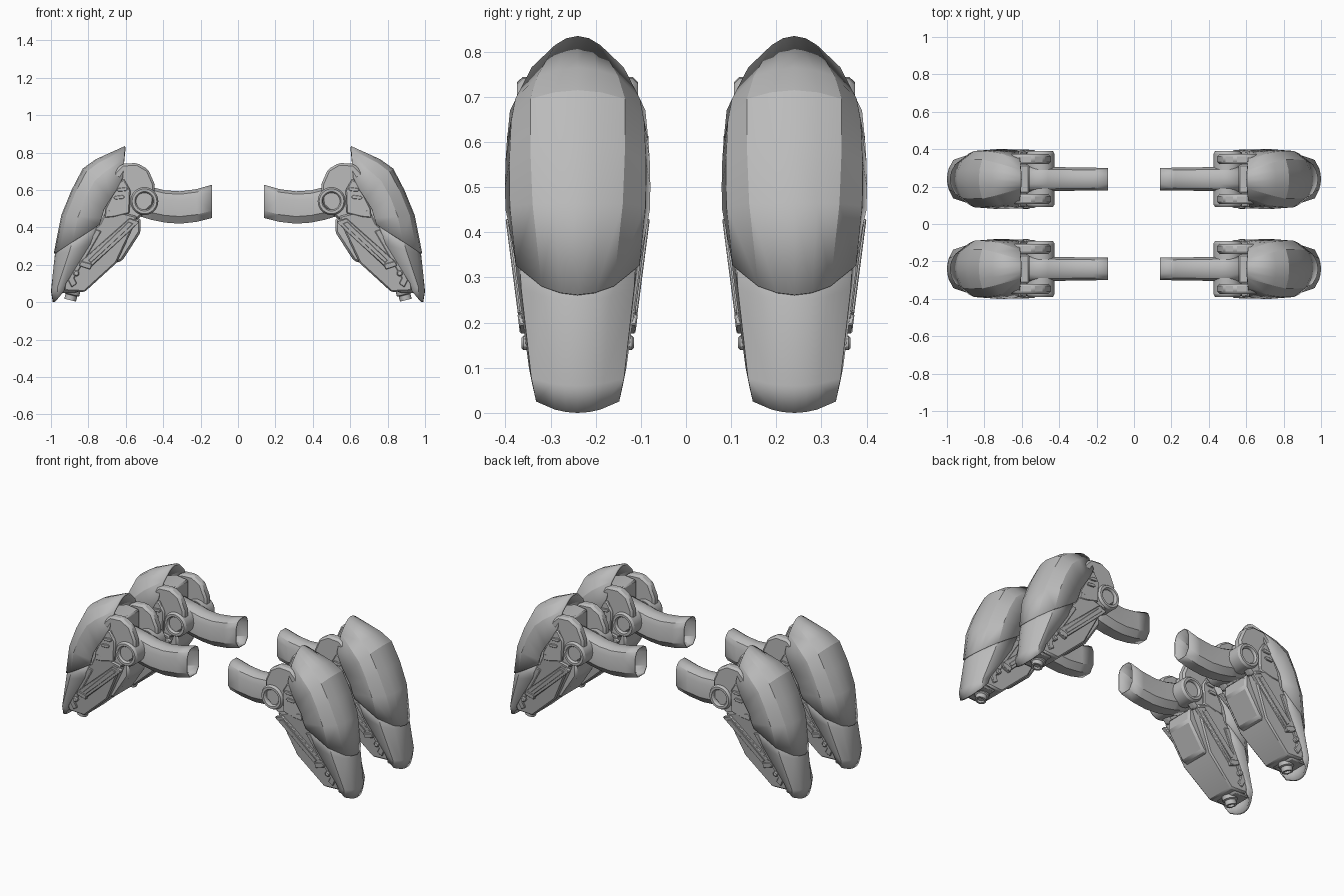
import bpy, bmesh, math
from mathutils import Vector

cube = bpy.data.objects.get("Cube")
if cube:
    bpy.data.objects.remove(cube, do_unlink=True)

grey = bpy.data.materials.new("armour_grey")
grey.use_nodes = True
GREY = (0.5, 0.5, 0.5, 1)
grey.diffuse_color = GREY
grey.node_tree.nodes["Principled BSDF"].inputs["Base Color"].default_value = GREY

LEG_Y = 0.24  # centre plane of one leg; mirroring makes the other three


def finish(bm, name, bevel=0, thick=0, angle=30):
    bmesh.ops.recalc_face_normals(bm, faces=bm.faces)
    bmesh.ops.translate(bm, verts=bm.verts, vec=(0, LEG_Y, 0))
    mesh = bpy.data.meshes.new(name)
    bm.to_mesh(mesh)
    bm.free()
    mesh.materials.append(grey)
    ob = bpy.data.objects.new(name, mesh)
    bpy.context.collection.objects.link(ob)
    bpy.ops.object.select_all(action="DESELECT")
    ob.select_set(True)
    bpy.context.view_layer.objects.active = ob
    bpy.ops.object.shade_smooth_by_angle(angle=math.radians(angle))
    if thick:
        mod = ob.modifiers.new("Thickness", "SOLIDIFY")
        mod.thickness, mod.offset = thick, -1
    if bevel:
        mod = ob.modifiers.new("Chamfer", "BEVEL")
        mod.width, mod.segments = bevel, 1
    mod = ob.modifiers.new("Four legs", "MIRROR")
    mod.use_axis = (True, True, False)
    mod.use_mirror_merge = False
    return ob


def bridge(bm, rings, closed):
    """Join rows of points with quads."""
    rows = [[bm.verts.new(p) for p in ring] for ring in rings]
    n = len(rows[0])
    for a, b in zip(rows, rows[1:]):
        for i in range(n if closed else n - 1):
            j = (i + 1) % n
            bm.faces.new((a[i], a[j], b[j], b[i]))
    return rows


def slab(bm, outline, low, high):
    """Side outline (x, z) filled between two depths, each a function of z."""
    rows = bridge(bm, [[(x, f(z), z) for x, z in outline] for f in (low, high)], True)
    for row in rows:
        bm.faces.new(row)


def body(name, outline, width, bevel=0.008):
    bm = bmesh.new()
    slab(bm, outline, lambda z: -width(z), width)
    finish(bm, name, bevel)


def plates(name, outlines, inner, outer, bevel=0.004):
    """Matching slabs on both flanks of the leg."""
    bm = bmesh.new()
    for s in (-1, 1):
        for outline in outlines:
            slab(bm, outline, lambda z: s * inner(z), lambda z: s * outer(z))
    finish(bm, name, bevel)


def lathe(name, profile, placements, sides=24):
    """Turn (radius, height) points about each given (centre, axis)."""
    bm = bmesh.new()
    for centre, axis in placements:
        turn = Vector(axis).to_track_quat("Z", "Y")
        rings = []
        for r, h in profile:
            ring = []
            for i in range(sides):
                a = math.tau * i / sides
                ring.append(Vector(centre) + turn @ Vector((r * math.cos(a), r * math.sin(a), h)))
            rings.append(ring)
        rows = bridge(bm, rings, True)
        bm.faces.new(rows[0])
        bm.faces.new(rows[-1])
    finish(bm, name)


def shell(name, sections, thick):
    """Loft of tilted bands: outer point, inner edge point, half width, crest, shoulder."""
    bm = bmesh.new()
    rings = []
    for outer, inner, w, crest, shoulder in sections:
        half = [(w, 1), (w * shoulder, 0.42), (crest, 0.12), (crest / 2, 0.03)]
        band = [(-y, t) for y, t in half] + [(0, 0)] + half[::-1]
        ring = []
        for y, t in band:
            p = Vector(outer).lerp(Vector(inner), t)
            ring.append((p.x, y, p.y))
        rings.append(ring)
    bridge(bm, rings, False)
    ob = finish(bm, name, thick=thick, angle=22)
    # make the open surface face outward so it thickens inward
    mesh = ob.data
    if sum(p.normal.x * p.area for p in mesh.polygons) < 0:
        mesh.flip_normals()


# Outer armour
shell("upper_shell", [
    ((0.605, 0.835), (0.615, 0.67), 0.15, 0.05, 0.68),
    ((0.76, 0.765), (0.65, 0.60), 0.157, 0.09, 0.88),
    ((0.83, 0.715), (0.68, 0.555), 0.16, 0.105, 0.92),
    ((0.89, 0.60), (0.715, 0.50), 0.161, 0.105, 0.94),
    ((0.945, 0.465), (0.73, 0.45), 0.16, 0.10, 0.94),
    ((0.985, 0.262), (0.74, 0.415), 0.152, 0.08, 0.9),
], 0.012)
shell("lower_shell", [
    ((0.95, 0.37), (0.75, 0.42), 0.146, 0.085, 0.9),
    ((0.98, 0.25), (0.79, 0.31), 0.136, 0.073, 0.92),
    ((1.0, 0.06), (0.92, 0.10), 0.108, 0.056, 0.95),
    ((0.99, 0.0), (0.93, 0.06), 0.10, 0.05, 0.92),
], 0.012)


# Inner structure
def taper(offset):
    return lambda z: 0.09 + 0.13 * z + offset


def flat(y):
    return lambda z: y


body("leg_core", [(0.56, 0.72), (0.64, 0.73), (0.80, 0.68), (0.86, 0.55), (0.93, 0.3),
                  (0.965, 0.05), (0.86, 0.05), (0.60, 0.42), (0.56, 0.5)], flat(0.078))
body("calf_block", [(0.60, 0.47), (0.52, 0.45), (0.52, 0.375), (0.62, 0.22),
                    (0.66, 0.21), (0.75, 0.40)], flat(0.09), 0.012)
body("shin_body", [(0.54, 0.46), (0.70, 0.50), (0.74, 0.42), (0.81, 0.36), (0.93, 0.12),
                   (0.93, 0.06), (0.82, 0.055), (0.65, 0.21), (0.56, 0.40)], taper(-0.004))
plates("hub_cheek", [[(0.66, 0.70), (0.62, 0.74), (0.54, 0.745), (0.48, 0.71), (0.445, 0.63),
                      (0.45, 0.52), (0.54, 0.44), (0.70, 0.48), (0.70, 0.6)]],
       flat(0.08), flat(0.134), 0.012)
plates("hip_plate", [[(0.575, 0.60), (0.61, 0.66), (0.64, 0.64), (0.71, 0.50), (0.715, 0.45),
                      (0.66, 0.455), (0.58, 0.475)]], flat(0.12), flat(0.149), 0.006)

# Flank details
plates("shin_rail", [[(0.525, 0.43), (0.58, 0.45), (0.85, 0.21), (0.79, 0.185)]],
       taper(-0.02), taper(0.009))
plates("shin_inlay", [[(0.56, 0.42), (0.585, 0.43), (0.80, 0.225), (0.785, 0.212)]],
       taper(0), taper(0.014), 0.002)
plates("rail_stop", [[(0.78, 0.205), (0.79, 0.175), (0.85, 0.195), (0.84, 0.22)]],
       taper(-0.02), taper(0.015), 0.003)
plates("lower_trim", [[(0.73, 0.38), (0.76, 0.39), (0.91, 0.12), (0.89, 0.08), (0.86, 0.10),
                       (0.875, 0.13)]], taper(-0.02), taper(0.004))
slot = [(0.59, 0.605), (0.60, 0.615), (0.64, 0.61), (0.65, 0.60), (0.64, 0.592), (0.60, 0.595)]
plates("hip_vents", [slot, [(x + 0.016, z - 0.042) for x, z in slot]],
       flat(0.14), flat(0.157), 0.002)
lathe("shin_bolt", [(0.016, -0.02), (0.016, 0.008), (0.011, 0.013)],
      [((0.865, s * 0.112, 0.155), (0, s, 0)) for s in (-1, 1)], 12)

# Hip pivot and foot
lathe("pivot_ring", [(0.074, 0.05), (0.074, 0.137), (0.066, 0.15), (0.052, 0.15),
                     (0.046, 0.142), (0.044, 0.118)],
      [((0.50, 0, 0.54), (0, s, 0)) for s in (-1, 1)], 32)
lathe("foot_nub", [(0.042, -0.05), (0.042, 0.02), (0.032, 0.025), (0.032, 0.052),
                   (0.02, 0.052), (0.018, 0.04)],
      [((0.885, 0, 0.062), (0.24, 0, -0.97))], 16)

# Hollow arm
half = [(0.55, 0), (1, 0.22), (1, 0.72), (0.8, 0.9), (0.4, 0.99)]
section = half + [(-y, h) for y, h in half[::-1]]
stations = [(0.14, 0.45, 0.63, 0.06), (0.22, 0.43, 0.607, 0.061), (0.31, 0.42, 0.595, 0.062),
            (0.39, 0.426, 0.60, 0.064), (0.46, 0.44, 0.617, 0.065), (0.56, 0.47, 0.64, 0.065)]
bm = bmesh.new()
bridge(bm, [[(x, y * w, lo + h * (hi - lo)) for y, h in section]
            for x, lo, hi, w in stations], True)
finish(bm, "arm_tube", thick=0.006, angle=35)
